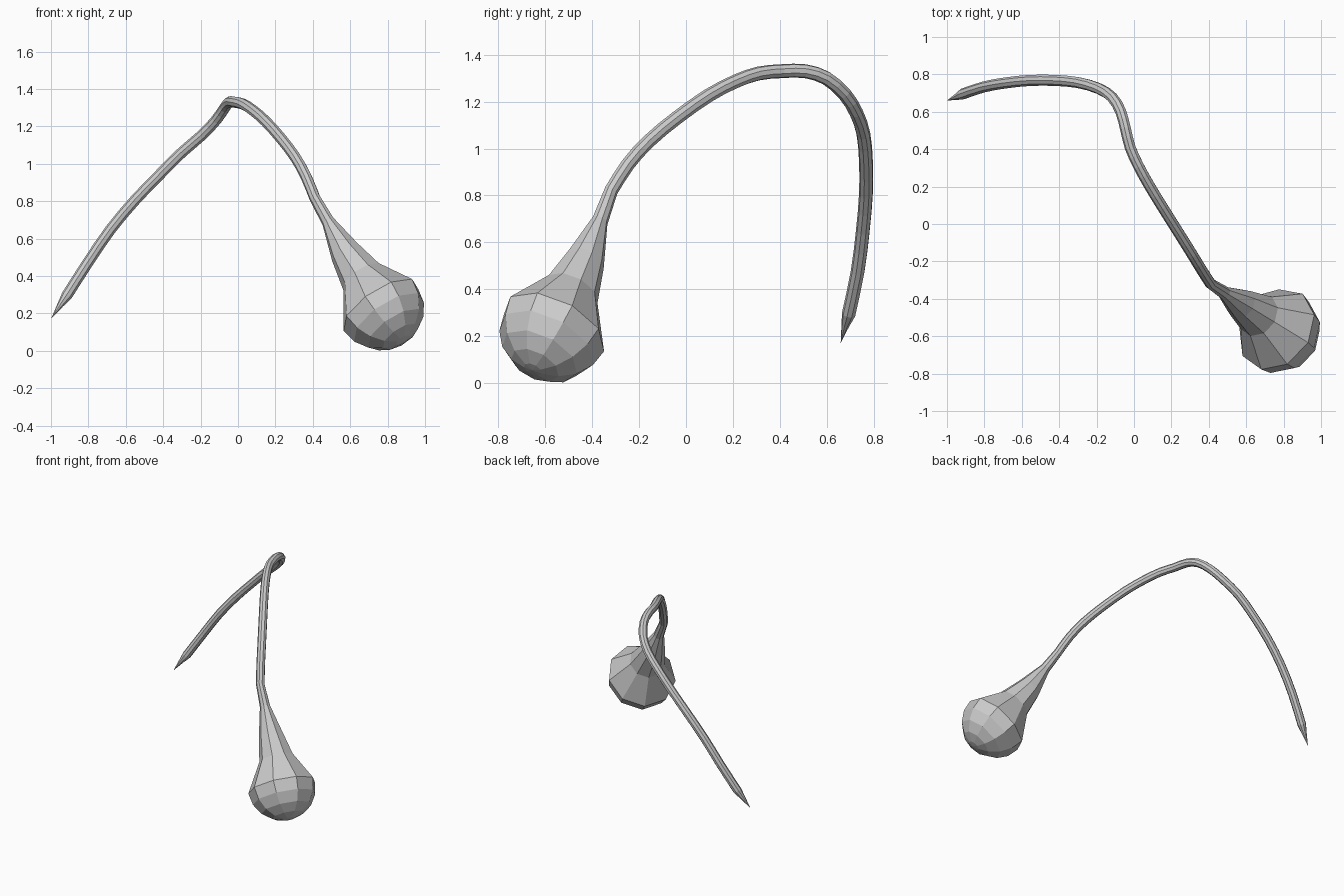
import bpy, bmesh, math
from mathutils import Vector

if "Cube" in bpy.data.objects:
    bpy.data.objects.remove(bpy.data.objects["Cube"])

SIDES = 9
STEM_R = 0.03

# Bulb: axis points from the stem towards the round end
centre = Vector((0.762, -0.563, 0.235))
axis = Vector((0.51, -0.39, -0.765)).normalized()
R = 0.236
ring_start = Vector((0.17, -0.07, 0.16))   # direction of one bulb corner

# Curved stem, from the bulb neck to the pointed tip
stem = [Vector(p) for p in (
    (.41, -.32, .82), (.365, -.25, .93), (.31, -.16, 1.03), (.235, -.04, 1.13),
    (.15, .095, 1.225), (.08, .21, 1.285), (.025, .31, 1.32), (-.02, .41, 1.33),
    (-.045, .51, 1.33), (-.07, .60, 1.30), (-.115, .675, 1.235),
    (-.19, .725, 1.155), (-.3, .757, 1.06), (-.42, .768, .94), (-.55, .768, .805),
    (-.68, .755, .65), (-.8, .733, .475), (-.915, .695, .295))]


def smooth_path(pts, n=2):
    """Catmull-Rom interpolation through the points."""
    out = []
    for i in range(len(pts) - 1):
        p0, p1, p2 = pts[max(i - 1, 0)], pts[i], pts[i + 1]
        p3 = pts[min(i + 2, len(pts) - 1)]
        for k in range(n):
            t = k / n
            out.append(0.5 * (2 * p1 + (p2 - p0) * t
                              + (2 * p0 - 5 * p1 + 4 * p2 - p3) * t * t
                              + (3 * p1 - p0 - 3 * p2 + p3) * t ** 3))
    return out + [pts[-1]]


# Rings as (centre, radius, direction)
rings = []
for deg in (80, 62, 42, 21, 0):                      # round end of the bulb
    a = math.radians(deg)
    rings.append((centre + axis * R * math.sin(a), R * math.cos(a), -axis))
rings += [(Vector((.665, -.488, .392)), 0.122, -axis),   # flared neck
          (Vector((.575, -.428, .525)), 0.085, -axis),
          (Vector((.483, -.368, .69)), 0.036, -axis)]
path = smooth_path(stem)
for i, p in enumerate(path):                         # stem
    d = path[min(i + 1, len(path) - 1)] - path[max(i - 1, 0)]
    rings.append((p, STEM_R, d.normalized()))
rings.append((Vector((-.95, .68, .245)), 0.017, rings[-1][2]))  # tip taper

# Skin the rings, carrying the corner direction along without twist
bm = bmesh.new()
u, prev_d, loops = ring_start, rings[0][2], []
for c, r, d in rings:
    u = prev_d.rotation_difference(d) @ u
    u = (u - d * u.dot(d)).normalized()
    v = d.cross(u)
    prev_d = d
    loops.append([bm.verts.new(c + r * (u * math.cos(t) + v * math.sin(t)))
                  for t in (2 * math.pi * k / SIDES for k in range(SIDES))])
for a, b in zip(loops, loops[1:]):
    for k in range(SIDES):
        j = (k + 1) % SIDES
        bm.faces.new((a[k], a[j], b[j], b[k]))

# Close the bulb end and the sharp tip
for loop, end in ((loops[0], centre + axis * R), (loops[-1], Vector((-1, .66, .17)))):
    pole = bm.verts.new(end)
    for k in range(SIDES):
        bm.faces.new((loop[k], loop[(k + 1) % SIDES], pole))
bmesh.ops.recalc_face_normals(bm, faces=bm.faces)

mesh = bpy.data.meshes.new("bulb_and_stem")
bm.to_mesh(mesh)
bm.free()
bpy.context.collection.objects.link(bpy.data.objects.new("bulb_and_stem", mesh))
